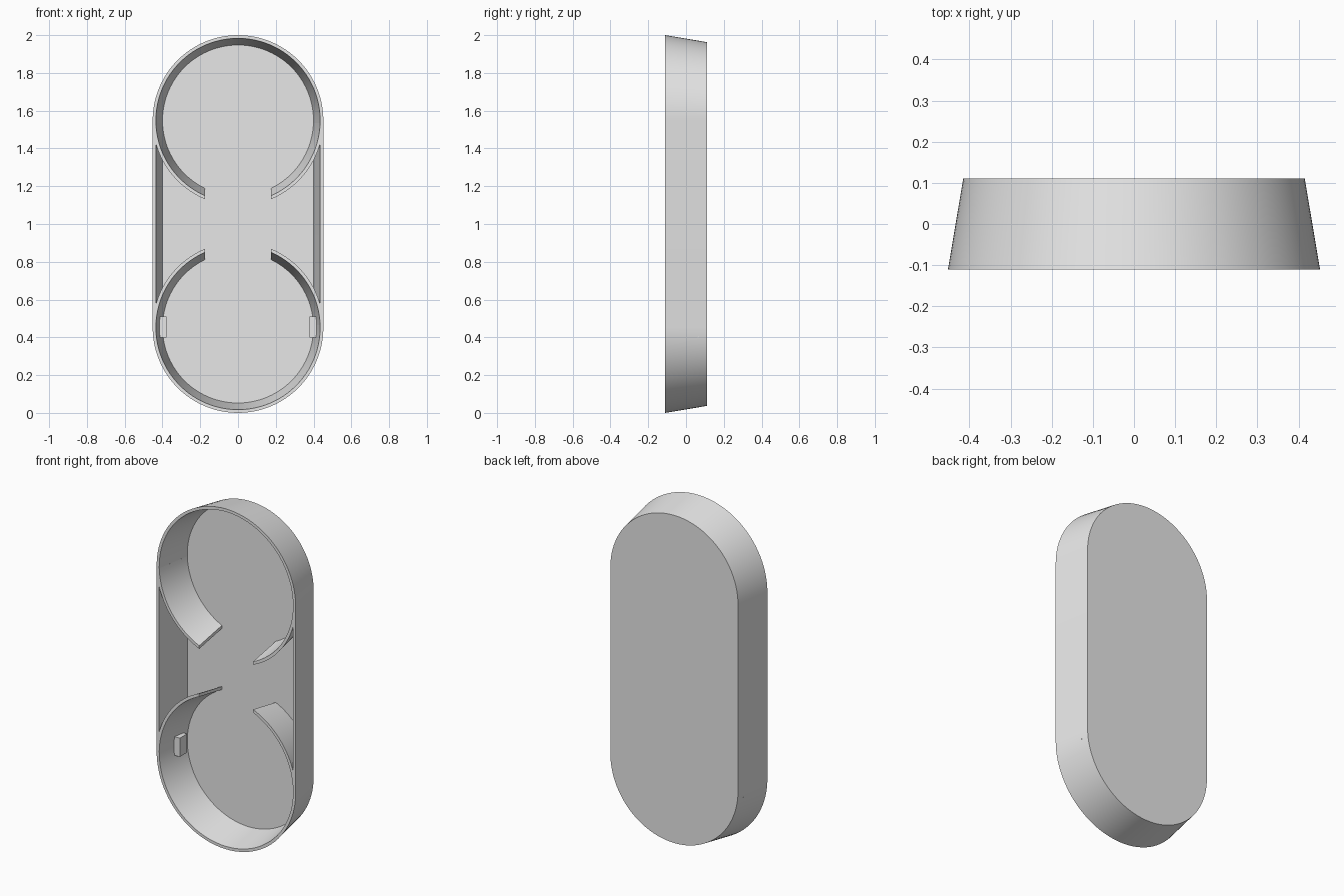
import bpy, bmesh
from math import sin, cos, acos, pi, radians

cube = bpy.data.objects.get("Cube")
if cube:
    bpy.data.objects.remove(cube, do_unlink=True)

FRONT, BACK, FLOOR = -0.11, 0.11, 0.10
R_FRONT, R_BACK, WALL = 0.452, 0.415, 0.017
LOW, HIGH = R_FRONT, 2 - R_FRONT      # heights of the two round bay centres
SEG = 48                              # segments per half circle
GAP = 0.175                           # half width of the opening between bays

grey = bpy.data.materials.new("light grey")
grey.use_nodes = True
grey.diffuse_color = (0.8, 0.8, 0.8, 1)
grey.node_tree.nodes["Principled BSDF"].inputs["Base Color"].default_value = (0.8, 0.8, 0.8, 1)


def radius(y):
    """Outer radius of the drafted wall at depth y."""
    return R_FRONT + (R_BACK - R_FRONT) * (y - FRONT) / (BACK - FRONT)


def finish(bm, name):
    bmesh.ops.recalc_face_normals(bm, faces=bm.faces)
    mesh = bpy.data.meshes.new(name)
    bm.to_mesh(mesh)
    bm.free()
    mesh.materials.append(grey)
    obj = bpy.data.objects.new(name, mesh)
    bpy.context.collection.objects.link(obj)
    bpy.ops.object.select_all(action="DESELECT")
    obj.select_set(True)
    bpy.context.view_layer.objects.active = obj
    bpy.ops.object.shade_smooth_by_angle(angle=radians(30))
    return obj


def bridge(bm, a, b, closed):
    for i in range(len(a) if closed else len(a) - 1):
        j = (i + 1) % len(a)
        bm.faces.new((a[i], a[j], b[j], b[i]))


def stadium(bm, r, y):
    ring = []
    for centre, start in ((HIGH, 0), (LOW, pi)):
        for i in range(SEG + 1):
            t = start + pi * i / SEG
            ring.append(bm.verts.new((r * cos(t), y, centre + r * sin(t))))
    return ring


# Tray: drafted outer wall, thin rim, inner wall and floor
bm = bmesh.new()
rings = [stadium(bm, radius(BACK), BACK), stadium(bm, radius(FRONT), FRONT),
         stadium(bm, radius(FRONT) - WALL, FRONT), stadium(bm, radius(FLOOR) - WALL, FLOOR)]
for a, b in zip(rings, rings[1:]):
    bridge(bm, a, b, True)
bm.faces.new(rings[0])
bm.faces.new(rings[-1])
finish(bm, "tray")


# Curved partitions that complete the round bays up to the central opening
def partition(name, side, centre, toward):
    bm = bmesh.new()
    rows = []
    for y, inset in ((FRONT, 0), (FRONT, WALL), (FLOOR, WALL), (FLOOR, 0)):
        r = radius(y) - inset
        end = acos(GAP / r)
        row = []
        for i in range(25):
            t = 0.03 + (end - 0.03) * i / 24
            row.append(bm.verts.new((side * r * cos(t), y, centre + toward * r * sin(t))))
        rows.append(row)
    for k in range(4):
        bridge(bm, rows[k], rows[(k + 1) % 4], False)
    for i in (0, -1):
        bm.faces.new([row[i] for row in rows])
    finish(bm, name)


# Small retaining tab on each side of the lower bay
def tab(name, side):
    bm = bmesh.new()
    bmesh.ops.create_cube(bm, size=1)
    for v in bm.verts:
        v.co.x = side * (0.378 if v.co.x < 0 else 0.42)
        v.co.y = 0.0 if v.co.y < 0 else 0.067
        v.co.z = 0.40 if v.co.z < 0 else 0.51
    finish(bm, name)


for word, side in (("left", 1), ("right", -1)):
    partition("upper_partition_" + word, side, HIGH, -1)
    partition("lower_partition_" + word, side, LOW, 1)
    tab("retaining_tab_" + word, side)
